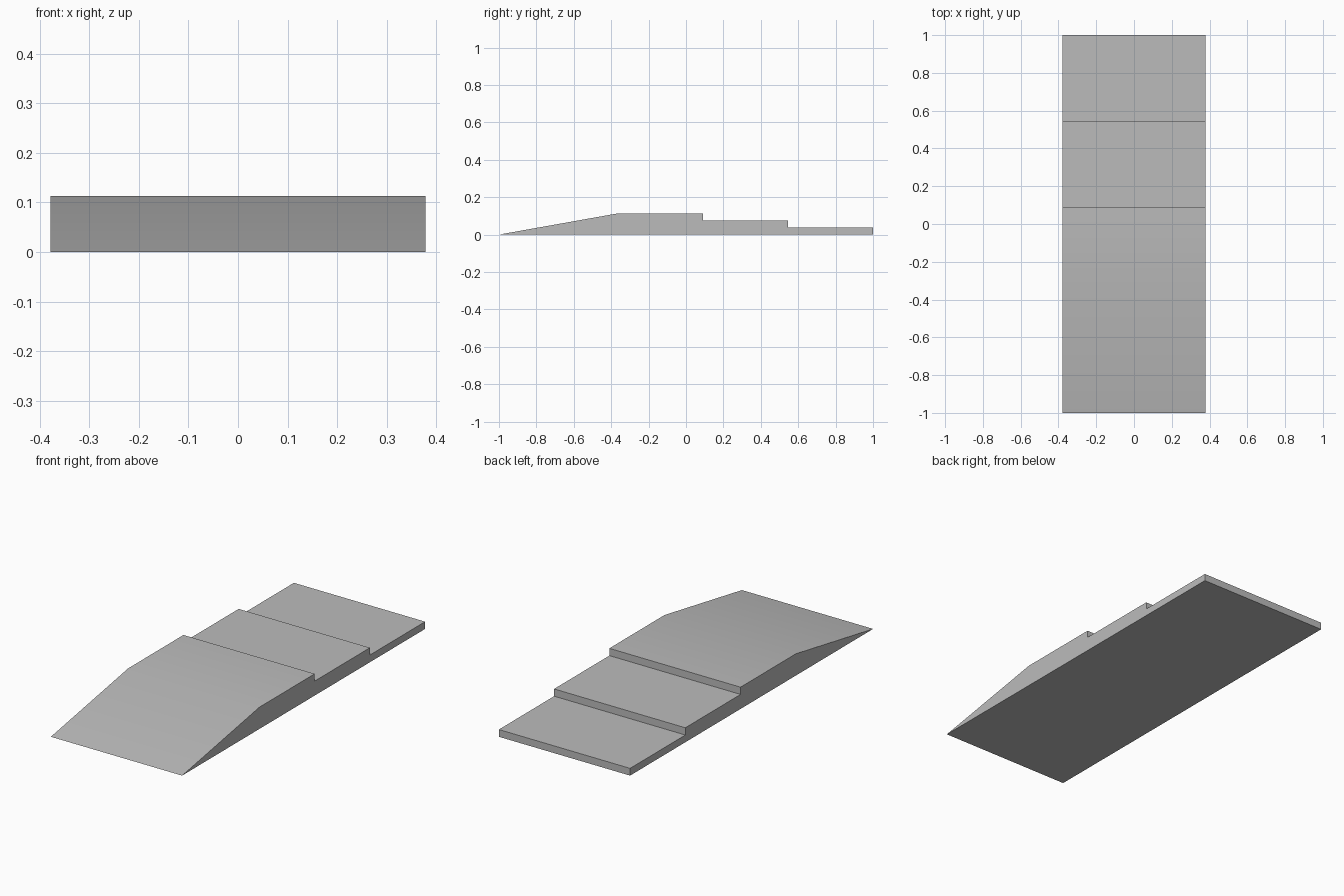
import bpy
import bmesh
import math

cube = bpy.data.objects.get("Cube")
if cube:
    bpy.data.objects.remove(cube, do_unlink=True)

WIDTH = 0.756
STEP_RISE = 0.0378
STEP_RUN = 0.4545
STEPS = 3

# Plain grey material
grey = bpy.data.materials.new("plain_grey")
grey.use_nodes = True
colour = (0.5, 0.5, 0.5, 1)
grey.diffuse_color = colour
grey.node_tree.nodes["Principled BSDF"].inputs["Base Color"].default_value = colour

# Side profile: base line, then the steps rising from the back, then the ramp
profile = [(-1, 0), (1, 0)]
for i in range(STEPS):
    height = STEP_RISE * (i + 1)
    back = 1 - STEP_RUN * i
    profile += [(back, height), (back - STEP_RUN, height)]

# Extrude the profile across the width
bm = bmesh.new()
side = bm.faces.new([bm.verts.new((-WIDTH / 2, y, z)) for y, z in profile])
result = bmesh.ops.extrude_face_region(bm, geom=[side])
moved = [v for v in result["geom"] if isinstance(v, bmesh.types.BMVert)]
bmesh.ops.translate(bm, verts=moved, vec=(WIDTH, 0, 0))
bmesh.ops.recalc_face_normals(bm, faces=bm.faces)

mesh = bpy.data.meshes.new("stepped_ramp")
bm.to_mesh(mesh)
bm.free()
mesh.materials.append(grey)
ramp = bpy.data.objects.new("stepped_ramp", mesh)
bpy.context.collection.objects.link(ramp)

# Soft shading over the ramp crest, sharp elsewhere
bpy.ops.object.select_all(action='DESELECT')
ramp.select_set(True)
bpy.context.view_layer.objects.active = ramp
bpy.ops.object.shade_smooth_by_angle(angle=math.radians(30))
